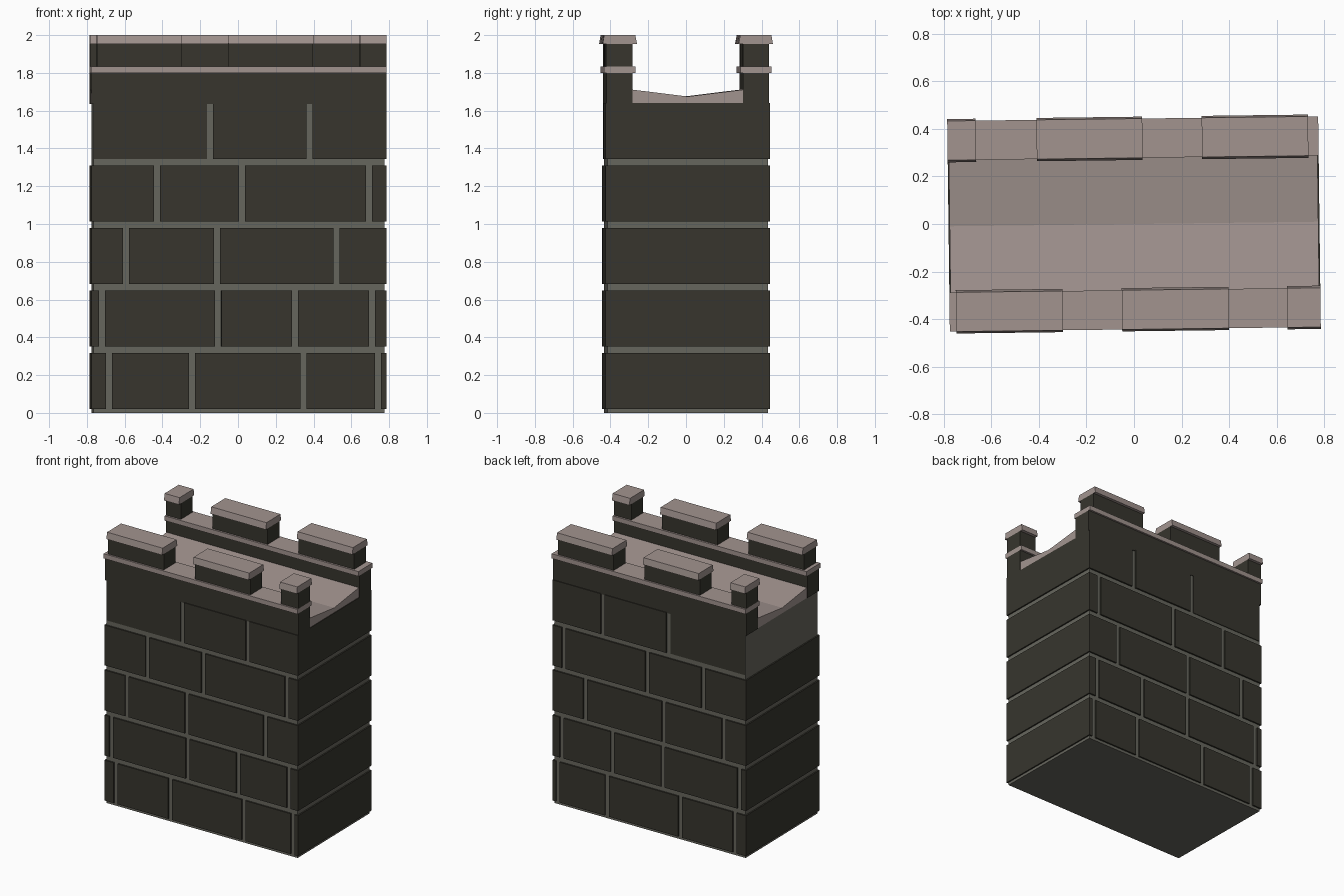
import bpy
import bmesh
from mathutils import Matrix

if "Cube" in bpy.data.objects:
    bpy.data.objects.remove(bpy.data.objects["Cube"], do_unlink=True)

TURN = Matrix.Rotation(0.0125, 4, 'Z')   # the wall stands slightly turned
END = 0.78                               # half length of the wall


def material(name, colour):
    mat = bpy.data.materials.new(name)
    mat.use_nodes = True
    mat.diffuse_color = (*colour, 1)
    mat.node_tree.nodes["Principled BSDF"].inputs["Base Color"].default_value = (*colour, 1)
    return mat


STONE = material("dark stone", (0.038, 0.036, 0.027))
MORTAR = material("grey mortar", (0.135, 0.133, 0.11))
COPING = material("pale coping stone", (0.36, 0.295, 0.275))


def prism(name, profile, x0, x1, mat):
    """Extrude a (y, z) end profile along x."""
    bm = bmesh.new()
    end = bm.faces.new([bm.verts.new((x0, y, z)) for y, z in profile])
    moved = bmesh.ops.extrude_face_region(bm, geom=[end])["geom"]
    bmesh.ops.translate(bm, vec=(x1 - x0, 0, 0),
                        verts=[g for g in moved if isinstance(g, bmesh.types.BMVert)])
    bmesh.ops.recalc_face_normals(bm, faces=bm.faces)
    bm.transform(TURN)
    mesh = bpy.data.meshes.new(name)
    bm.to_mesh(mesh)
    bm.free()
    mesh.materials.append(mat)
    obj = bpy.data.objects.new(name, mesh)
    bpy.context.collection.objects.link(obj)
    return obj


def box(name, x0, x1, y0, y1, z0, z1, mat):
    return prism(name, [(y0, z0), (y1, z0), (y1, z1), (y0, z1)], x0, x1, mat)


# Mortar core
box("mortar_core", -0.77, 0.77, -0.425, 0.425, 0, 1.64, MORTAR)

# Courses of blocks that run through the wall, given by their joints
courses = [
    (-0.688, -0.249, 0.341, 0.736),
    (-0.725, -0.110, 0.297, 0.704),
    (-0.599, -0.116, 0.516),
    (-0.434, 0.016, 0.689),
    (-0.154, 0.374),
]
for row, joints in enumerate(courses):
    z = 0.02 + 0.331 * row
    top = row == len(courses) - 1
    starts = [-0.767 if top else -END] + [j + 0.016 for j in joints]
    stops = [j - 0.016 for j in joints] + [END]
    for i, (x0, x1) in enumerate(zip(starts, stops)):
        half = 0.43 if top and i == 0 else 0.436
        box(f"block_{row + 1}_{i + 1}", x0, x1, -half, half, z, z + 0.296, STONE)

# Walkway sloping to a central gutter
prism("walkway", [(-0.3, 1.635), (0.3, 1.635), (0.3, 1.712), (0, 1.675), (-0.3, 1.712)],
      -0.775, 0.775, COPING)

# Parapets with string course, merlons and bevelled caps
merlons = {
    "front": (-1, [(-0.753, -0.305), (-0.055, 0.393), (0.64, END)]),
    "back": (1, [(-END, -0.66), (-0.405, 0.04), (0.29, 0.737)]),
}
for side, (s, spans) in merlons.items():
    box(f"{side}_parapet", -END, END, s * 0.292, s * 0.43, 1.636, 1.80, STONE)
    box(f"{side}_string_course", -END, END, s * 0.278, s * 0.443, 1.80, 1.835, COPING)
    for i, (x0, x1) in enumerate(spans):
        box(f"{side}_merlon_{i + 1}", x0, x1, s * 0.292, s * 0.43, 1.835, 1.952, STONE)
        prism(f"{side}_merlon_cap_{i + 1}",
              [(s * 0.269, 1.952), (s * 0.451, 1.952), (s * 0.443, 2), (s * 0.278, 2)],
              x0, x1, COPING)
